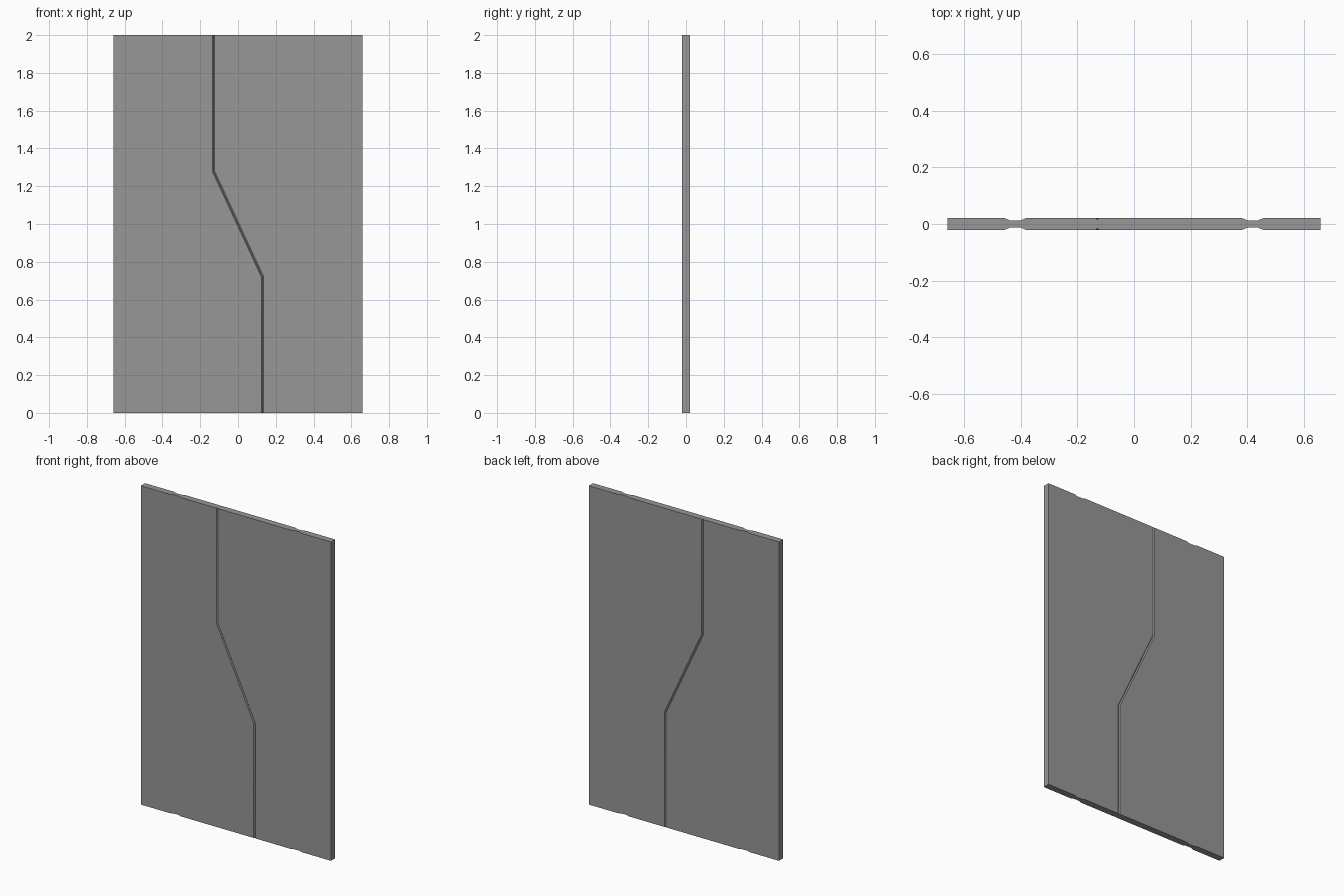
import bpy, math

if "Cube" in bpy.data.objects:
    bpy.data.objects.remove(bpy.data.objects["Cube"])

W, T, H = 0.66, 0.021, 2.0      # half width, half thickness, height
G = 0.0125                      # half thickness inside the groove
C = 0.006                       # seam chamfer
SEAM = [(0.13, 0.0), (0.13, 0.72), (-0.13, 1.28), (-0.13, H)]
MITRE = math.tan(math.atan2(0.26, 0.56) / 2) * C

# Dark grey door metal
metal = bpy.data.materials.new("dark_grey")
metal.diffuse_color = (0.31, 0.31, 0.31, 1)
metal.use_nodes = True
metal.node_tree.nodes["Principled BSDF"].inputs["Base Color"].default_value = metal.diffuse_color


def section(seam_x, z, dz):
    """Horizontal cross-section of the left leaf at one height."""
    front = [(-W, T, 0), (-0.458, T, 0), (-0.438, G, 0), (-0.402, G, 0),
             (-0.382, T, 0), (seam_x - C, T, dz), (seam_x, T - C, 0)]
    ring = [(x, -y, z + d) for x, y, d in front]
    ring += [(x, y, z + d) for x, y, d in reversed(front)]
    return ring


def leaf(name, turned):
    rings = [section(x, z, -MITRE if 0 < z < H else 0) for x, z in SEAM]
    n = len(rings[0])
    verts = [p for r in rings for p in r]
    if turned:                  # half turn about the door centre
        verts = [(-x, y, H - z) for x, y, z in verts]
    faces = [(k * n + i, k * n + (i + 1) % n,
              (k + 1) * n + (i + 1) % n, (k + 1) * n + i)
             for k in range(len(rings) - 1) for i in range(n)]
    faces.append(tuple(reversed(range(n))))
    faces.append(tuple(range((len(rings) - 1) * n, len(rings) * n)))
    mesh = bpy.data.meshes.new(name)
    mesh.from_pydata(verts, [], faces)
    mesh.update()
    mesh.materials.append(metal)
    obj = bpy.data.objects.new(name, mesh)
    bpy.context.collection.objects.link(obj)
    bpy.ops.object.select_all(action='DESELECT')
    obj.select_set(True)
    bpy.context.view_layer.objects.active = obj
    bpy.ops.object.shade_smooth_by_angle(angle=math.radians(30))
    # Keep the broad faces flat, with the soft blend only inside the grooves
    weighted = obj.modifiers.new("flat_panels", 'WEIGHTED_NORMAL')
    weighted.keep_sharp = True
    weighted.weight = 100


# Two interlocking sliding door leaves
leaf("door_leaf_left", False)
leaf("door_leaf_right", True)
